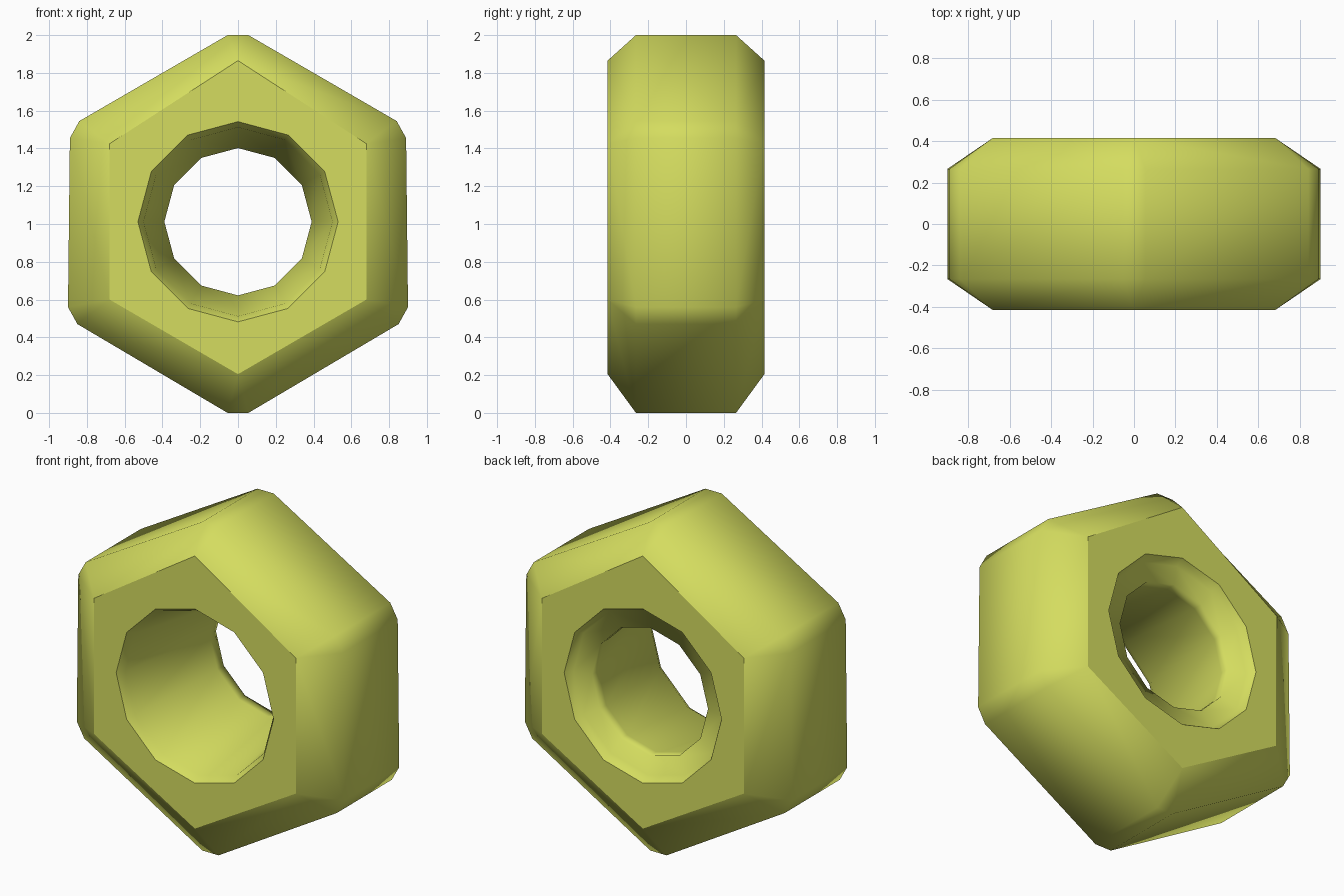
import bpy, bmesh, math

cube = bpy.data.objects.get("Cube")
if cube:
    bpy.data.objects.remove(cube, do_unlink=True)

# One yellow-green paint
paint = bpy.data.materials.new("yellow_green")
paint.use_nodes = True
colour = (0.66, 0.72, 0.115, 1)
paint.diffuse_color = colour
paint.node_tree.nodes["Principled BSDF"].inputs["Base Color"].default_value = colour

HOLE_Z = 1.012
DEPTH, RIM = 0.415, 0.265        # half depth of end faces and of side flats

# Outlines, clockwise from the top: end face hexagon and blunted side hexagon
hexagon = [(0, 1.865), (0.68, 1.425), (0.68, 0.6), (0, 0.205),
           (-0.68, 0.6), (-0.68, 1.425)]
half = [(0.055, 2), (0.84, 1.545), (0.89, 1.455),
        (0.9, 0.56), (0.85, 0.47), (0.055, 0)]
blunted = half + [(-x, z) for x, z in reversed(half)]

# Bore profile (radius, y) from front to back, with a narrow lip near the back
bore = [(0.53, -DEPTH), (0.5, -0.37), (0.39, 0.285),
        (0.39, 0.345), (0.5, 0.365), (0.53, DEPTH)]

bm = bmesh.new()


def ring(points, y):
    return [bm.verts.new((x, y, z)) for x, z in points]


def circle(r):
    turns = [math.radians(30 * i) for i in range(12)]
    return [(r * math.sin(a), HOLE_Z + r * math.cos(a)) for a in turns]


def bridge(a, b):
    n = len(a)
    for i in range(n):
        bm.faces.new((a[i], a[(i + 1) % n], b[(i + 1) % n], b[i]))


# Bore
bore_rings = [ring(circle(r), y) for r, y in bore]
for a, b in zip(bore_rings, bore_rings[1:]):
    bridge(a, b)

# Side flats
rims = [ring(blunted, -RIM), ring(blunted, RIM)]
bridge(*rims)

# Chamfers and flat end faces at front and back
flat = []
for y, rim, hole in ((-DEPTH, rims[0], bore_rings[0]), (DEPTH, rims[1], bore_rings[-1])):
    face = ring(hexagon, y)
    for i in range(6):
        a, b = face[i], face[(i + 1) % 6]
        p, q, s = hole[2 * i], hole[2 * i + 1], hole[(2 * i + 2) % 12]
        bm.faces.new((a, rim[2 * i - 1], rim[2 * i]))
        bm.faces.new((a, b, rim[2 * i + 1], rim[2 * i]))
        flat += [bm.faces.new(t) for t in ((a, b, q), (a, q, p), (b, s, q))]

for f in bm.faces:
    f.smooth = True
for f in flat:
    f.smooth = False
    for e in f.edges:
        if any(n not in flat for n in e.link_faces):
            e.smooth = False
bmesh.ops.recalc_face_normals(bm, faces=bm.faces)

mesh = bpy.data.meshes.new("hex_nut")
bm.to_mesh(mesh)
bm.free()
mesh.materials.append(paint)
bpy.context.collection.objects.link(bpy.data.objects.new("hex_nut", mesh))
